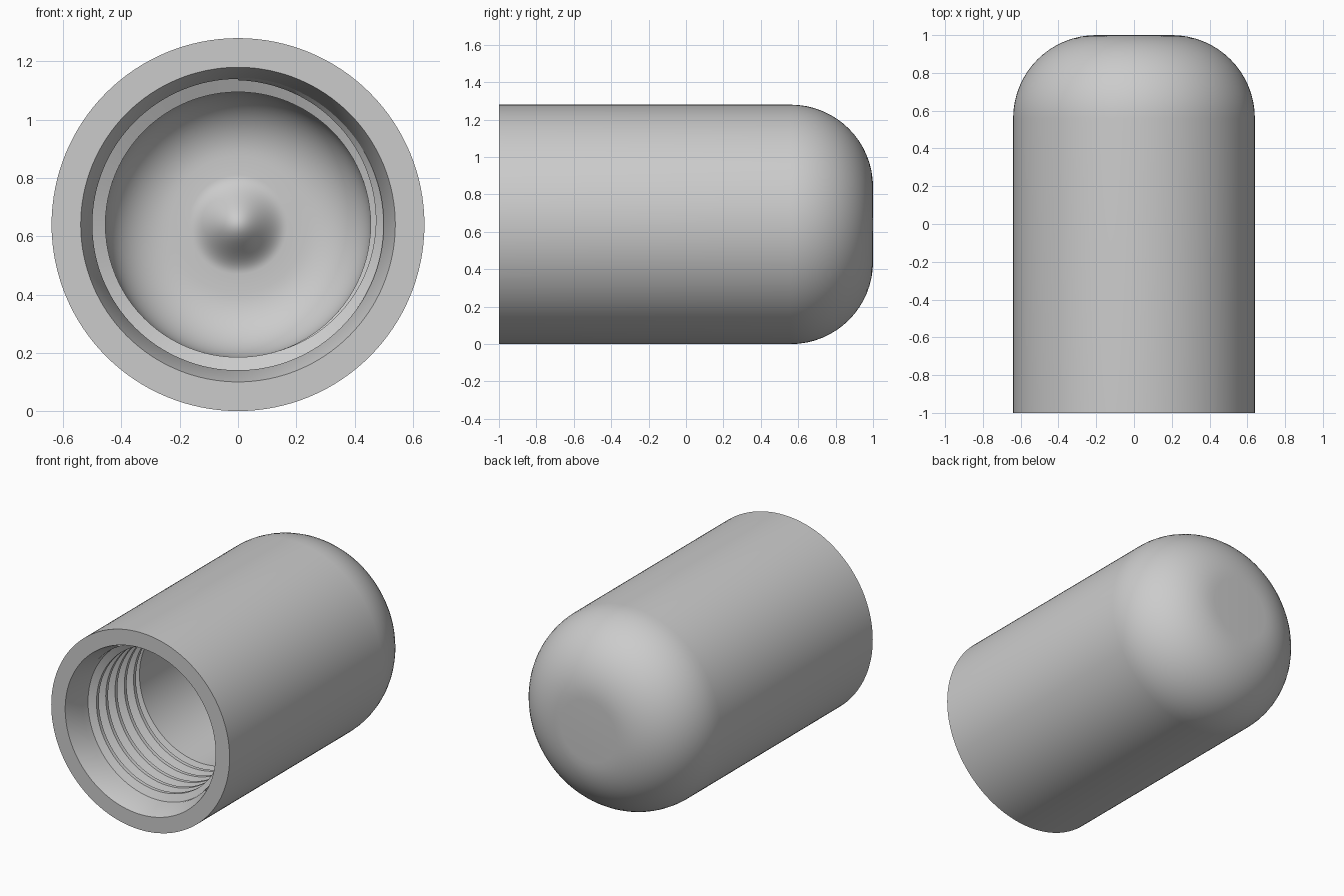
import bpy, bmesh
from math import sin, cos, pi
from mathutils import Matrix, Vector

cube = bpy.data.objects.get("Cube")
if cube:
    bpy.data.objects.remove(cube)

RADIUS = 0.64      # outer radius, also the height of the axis
SEGMENTS = 128
ROOT, CREST = 0.5, 0.455

grey = bpy.data.materials.new("plain grey")
grey.use_nodes = True
grey.diffuse_color = (0.6, 0.6, 0.6, 1)
grey.node_tree.nodes["Principled BSDF"].inputs["Base Color"].default_value = (0.6, 0.6, 0.6, 1)


def finish(bm, name):
    """Turn a bmesh into a smooth object with sharp edges kept."""
    bmesh.ops.recalc_face_normals(bm, faces=bm.faces)
    mesh = bpy.data.meshes.new(name)
    bm.to_mesh(mesh)
    bm.free()
    mesh.materials.append(grey)
    obj = bpy.data.objects.new(name, mesh)
    bpy.context.collection.objects.link(obj)
    bpy.ops.object.select_all(action='DESELECT')
    obj.select_set(True)
    bpy.context.view_layer.objects.active = obj
    bpy.ops.object.shade_smooth_by_angle(angle=pi / 6)
    return obj


def arc(r, y, size, start, end, steps=16):
    """Profile points (radius, y) along an arc around the point (r, y)."""
    angles = [start + (end - start) * i / steps for i in range(steps + 1)]
    return [(r + size * cos(a), y + size * sin(a)) for a in angles]


# Cap shell: rounded outside, stepped bore, domed floor with a central bump
outside = [(RADIUS, -1)] + arc(0.2, 0.56, 0.44, 0, pi / 2) + [(0, 1)]
bump = [(0.17 * i / 16, 0.7 - 0.06 * (1 + cos(pi * i / 16))) for i in range(17)]
floor = arc(0.235, 0.48, 0.22, pi / 2, 0)
bore = [(CREST, -0.36), (ROOT, -0.38), (ROOT, -0.88), (0.54, -1), (RADIUS, -1)]


def lathe(bm, profile):
    verts = [bm.verts.new((r, y, RADIUS)) for r, y in profile]
    edges = [bm.edges.new(pair) for pair in zip(verts, verts[1:])]
    bmesh.ops.spin(bm, geom=verts + edges, cent=(0, 0, RADIUS), axis=(0, 1, 0),
                   angle=2 * pi, steps=SEGMENTS, use_duplicate=False)


bm = bmesh.new()
lathe(bm, outside)
lathe(bm, bump + floor + bore)
bmesh.ops.remove_doubles(bm, verts=bm.verts, dist=0.0001)
finish(bm, "cap_shell")

# Internal thread: a trapezoid ridge swept along a helix, rising at its start
PITCH, TURNS, START, STEPS = 0.095, 5.25, -0.86, 96
bm = bmesh.new()
rings = []
for i in range(int(TURNS * STEPS) + 1):
    turn = i / STEPS
    y = START + PITCH * turn
    rise = min(1, 0.1 + turn * 2)
    crest = ROOT + (CREST - ROOT) * rise
    section = [(ROOT + 0.004, -0.036), (crest, -0.012),
               (crest, 0.012), (ROOT + 0.004, 0.036)]
    spin = Matrix.Rotation(2 * pi * turn, 3, 'Y')
    rings.append([bm.verts.new(spin @ Vector((0, y + dy, r)) + Vector((0, 0, RADIUS)))
                  for r, dy in section])
for a, b in zip(rings, rings[1:]):
    for j in range(4):
        k = (j + 1) % 4
        bm.faces.new((a[j], a[k], b[k], b[j]))
bm.faces.new(rings[0])
bm.faces.new(rings[-1])
finish(bm, "inner_thread")
